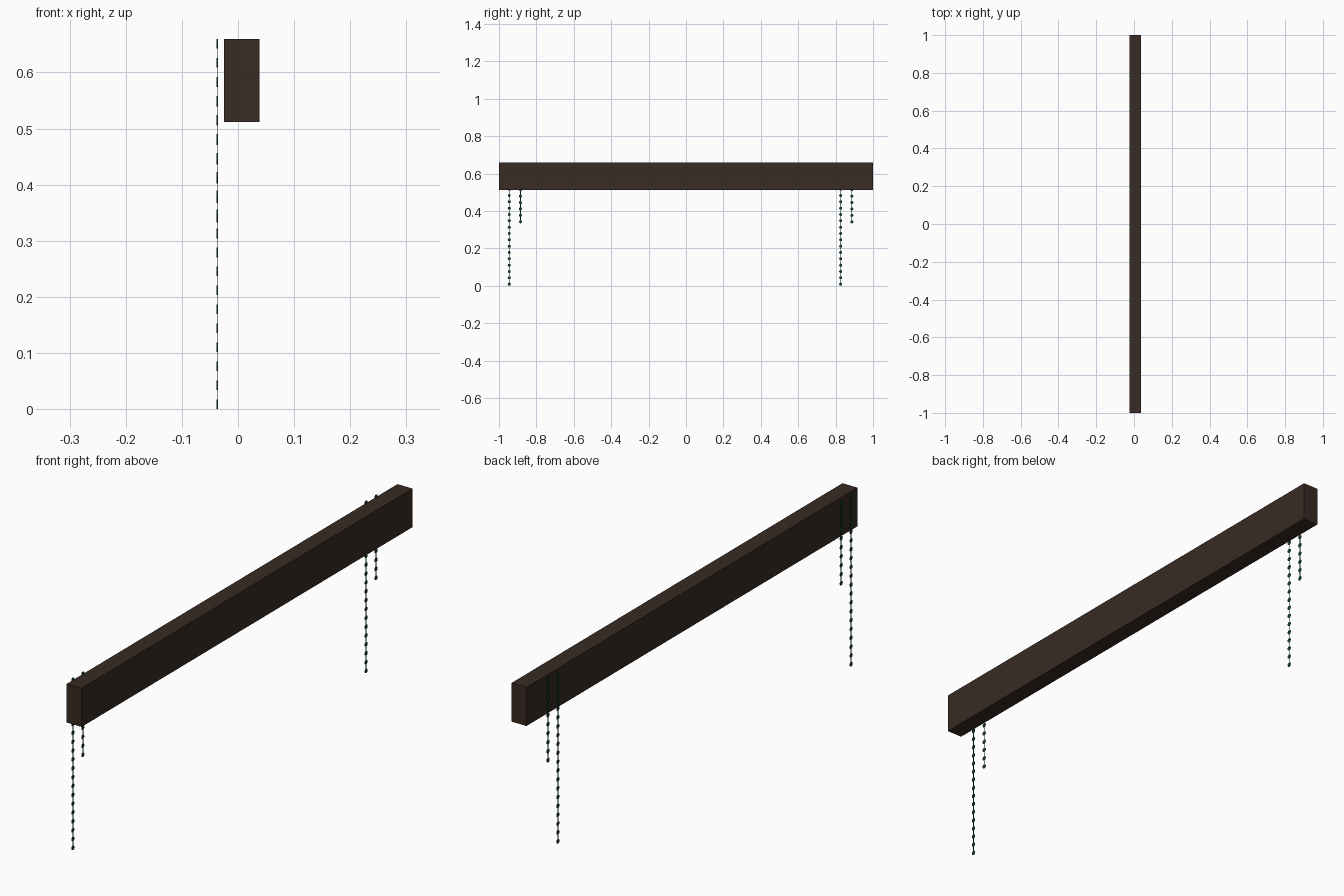
import bpy, bmesh, math
from mathutils import Matrix

if "Cube" in bpy.data.objects:
    bpy.data.objects.remove(bpy.data.objects["Cube"])


def material(name, color):
    m = bpy.data.materials.new(name)
    m.diffuse_color = color
    m.use_nodes = True
    m.node_tree.nodes["Principled BSDF"].inputs["Base Color"].default_value = m.diffuse_color
    return m


def make_object(name, bm, mat):
    me = bpy.data.meshes.new(name)
    bm.to_mesh(me)
    bm.free()
    me.materials.append(mat)
    ob = bpy.data.objects.new(name, me)
    bpy.context.collection.objects.link(ob)
    return ob


def add_box(bm, x0, x1, y0, y1, z0, z1):
    mat = (Matrix.Translation(((x0 + x1) / 2, (y0 + y1) / 2, (z0 + z1) / 2))
           @ Matrix.Diagonal((x1 - x0, y1 - y0, z1 - z0, 1)))
    bmesh.ops.create_cube(bm, size=1, matrix=mat)


wood = material("dark_wood", (0.04, 0.024, 0.017, 1))
green = material("dark_green", (0.008, 0.06, 0.035, 1))
TOP = 0.66

# Long beam
bm = bmesh.new()
add_box(bm, -0.025, 0.038, -1, 1, 0.512, TOP)
make_object("beam", bm, wood)

# Flat beaded chains hanging behind the beam
X, PITCH, RADIUS = -0.038, 0.033, 0.0085


def chain(name, y, bottom):
    bm = bmesh.new()
    count = round((TOP - bottom) / PITCH)
    step = (TOP - bottom) / count
    for i in range(count):
        z = bottom + RADIUS + i * (TOP - bottom - 2 * RADIUS) / (count - 1)
        bmesh.ops.create_cone(
            bm, cap_ends=True, segments=8, radius1=RADIUS, radius2=RADIUS, depth=0.002,
            matrix=Matrix.Translation((X + 0.001, y, z)) @ Matrix.Rotation(math.pi / 2, 4, 'Y'))
    # thin cord through the beads
    add_box(bm, X + 0.0003, X + 0.0017, y - 0.0015, y + 0.0015, bottom + RADIUS, TOP - RADIUS)
    make_object(name, bm, green)


for side, y in (("front", -0.945), ("back", 0.827)):
    chain(side + "_long_chain", y, 0.0)
    chain(side + "_short_chain", y + 0.06, 0.333)
